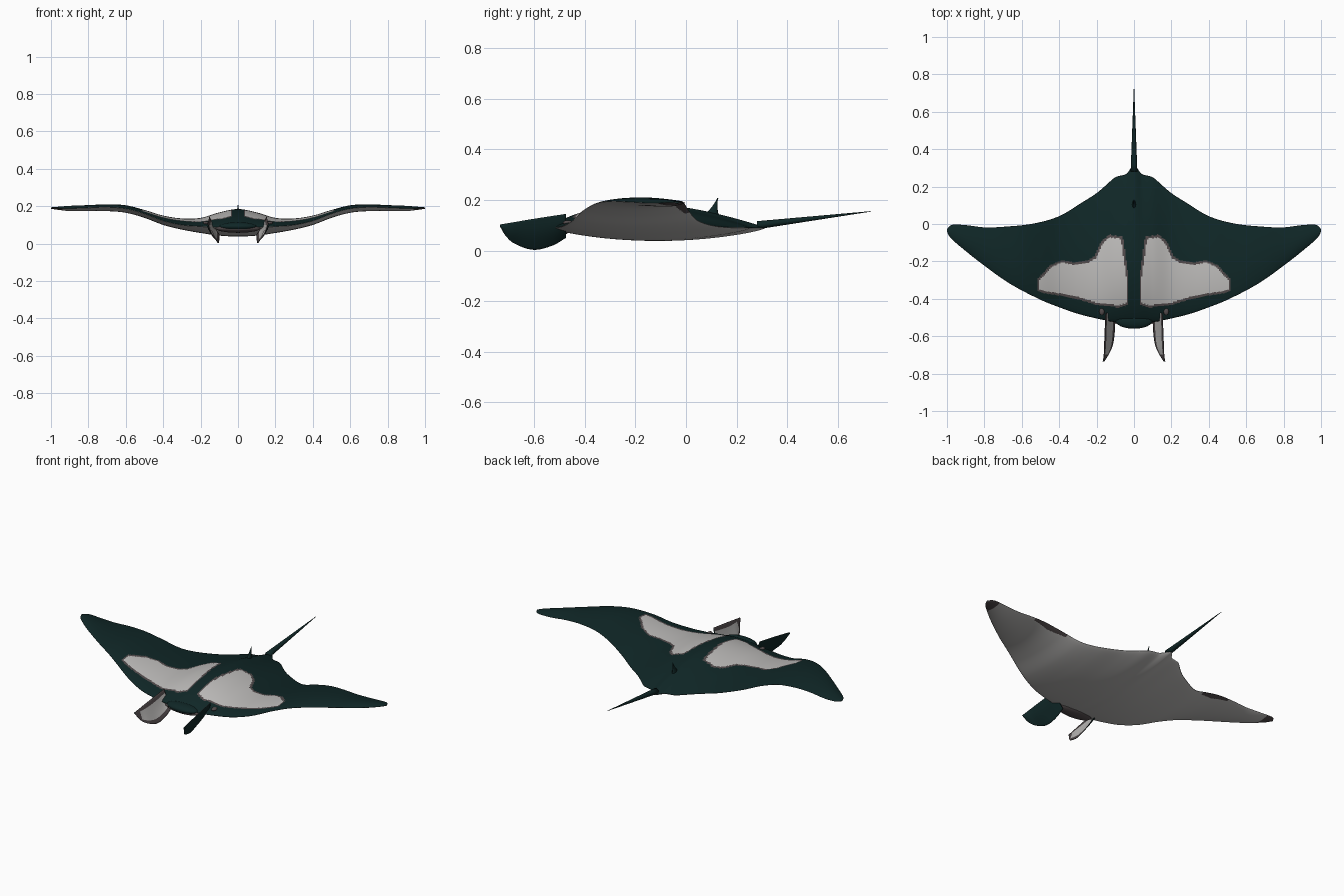
import bpy, bmesh, math
from mathutils import Vector

if "Cube" in bpy.data.objects:
    bpy.data.objects.remove(bpy.data.objects["Cube"])


def material(name, rgb):
    m = bpy.data.materials.new(name)
    m.diffuse_color = (*rgb, 1)
    m.use_nodes = True
    m.node_tree.nodes["Principled BSDF"].inputs["Base Color"].default_value = m.diffuse_color
    return m


MATS = [material("dark teal", (0.005, 0.020, 0.020)),
        material("pale grey", (0.52, 0.51, 0.50)),
        material("brown grey", (0.085, 0.070, 0.072))]
TEAL, PALE, GREY = 0, 1, 2


def curve(points):
    """Smooth function through (x, value) points."""
    n = len(points)

    def slope(i):
        a, b = points[max(i - 1, 0)], points[min(i + 1, n - 1)]
        return (b[1] - a[1]) / (b[0] - a[0])

    def f(x):
        i = 0
        while i < n - 2 and x > points[i + 1][0]:
            i += 1
        (x0, y0), (x1, y1) = points[i], points[i + 1]
        h = x1 - x0
        t = min(max((x - x0) / h, 0), 1)
        return (y0 * (2*t**3 - 3*t*t + 1) + slope(i) * h * (t**3 - 2*t*t + t)
                + y1 * (3*t*t - 2*t**3) + slope(i + 1) * h * (t**3 - t*t))
    return f


def tenths(values):
    return curve([(-0.1, values[1])] + [(i / 10, v) for i, v in enumerate(values)])


def finish(name, bm):
    bmesh.ops.recalc_face_normals(bm, faces=bm.faces)
    for f in bm.faces:
        f.smooth = True
    me = bpy.data.meshes.new(name)
    bm.to_mesh(me)
    bm.free()
    for m in MATS:
        me.materials.append(m)
    ob = bpy.data.objects.new(name, me)
    bpy.context.collection.objects.link(ob)
    return ob


def loft(name, rings, colour):
    """Skin closed rings; colour(station, index, centre) gives the material."""
    bm = bmesh.new()
    vs = [[bm.verts.new(p) for p in r] for r in rings]
    n = len(rings[0])
    for j in range(len(vs) - 1):
        for i in range(n):
            k = (i + 1) % n
            f = bm.faces.new((vs[j][i], vs[j][k], vs[j + 1][k], vs[j + 1][i]))
            f.material_index = colour(j, i, f.calc_center_median())
    for end in (0, -1):
        f = bm.faces.new(vs[end])
        f.material_index = colour(0 if end == 0 else len(vs) - 2, 0, f.calc_center_median())
    return finish(name, bm)


# wing plan and height curves
lead = curve([(-.1, -.525), (0, -.535), (.1, -.525), (.2, -.505), (.3, -.48), (.4, -.445), (.5, -.405),
              (.67, -.315), (.83, -.2), (.93, -.12), (.97, -.085), (.99, -.062), (1, -.04)])
trail = curve([(-.02, .295), (0, .315), (.02, .295), (.04, .268), (.1, .25), (.15, .207), (.2, .165),
               (.27, .12), (.4, .042), (.54, .002), (.7, -.015), (.8, -.018), (.9, -.006),
               (.97, -.004), (.99, -.014), (1, -.03)])
edge = tenths([.09, .09, .092, .10, .122, .16, .187, .195, .192, .188, .19])
top = tenths([.185, .167, .138, .135, .15, .18, .205, .21, .206, .202, .194])
low = tenths([.038, .043, .057, .075, .10, .138, .165, .174, .175, .174, .186])

# pale shoulder patch outline (mirrored)
PATCH = [Vector(p) for p in (
    (.07, -.08), (.13, -.07), (.165, -.1), (.2, -.18), (.25, -.21), (.32, -.22), (.38, -.205),
    (.44, -.23), (.505, -.3), (.505, -.35), (.47, -.36), (.4, -.37), (.3, -.39), (.2, -.42),
    (.08, -.435), (.04, -.42), (.04, -.3), (.06, -.15))]


def patch_test(p):
    inside, dist = False, 9
    for a, b in zip(PATCH, PATCH[1:] + PATCH[:1]):
        if (a.y > p.y) != (b.y > p.y) and p.x < a.x + (p.y - a.y) / (b.y - a.y) * (b.x - a.x):
            inside = not inside
        d = b - a
        t = min(max((p - a).dot(d) / d.dot(d), 0), 1)
        dist = min(dist, (p - a - d * t).length)
    return inside, dist


NU, NV = 130, 110


def chord(i):
    u = i / NV
    return 0.6 * u + 0.2 * (1 - math.cos(math.pi * u))


def surface(x, t, upper):
    a = abs(x)
    y = lead(a) + (trail(a) - lead(a)) * t
    e = edge(a)
    if upper:
        z = e + (top(a) - e) * max(math.sin(math.pi * t ** 0.8), 0) ** 0.9
    else:
        z = e + (low(a) - e) * max(math.sin(math.pi * t), 0) ** 0.7
    return Vector((x, y, z))


def body_colour(j, i, c):
    a = abs(c.x)
    if i < NV:
        if a < .53 and -.46 < c.y < -.05:
            inside, dist = patch_test(Vector((a, c.y)))
            if inside:
                return PALE
            if dist < .012:
                return GREY
        return TEAL
    t = (c.y - lead(a)) / max(trail(a) - lead(a), .01)
    if a > .94 or (.48 < a < .68 and t > .9 + .5 * abs(a - .58)):
        return GREY
    return PALE


# body with wings
rings = []
for j in range(-NU, NU + 1):
    x = j / NU
    rings.append([surface(x, chord(i), True) for i in range(NV + 1)]
                 + [surface(x, chord(i), False) for i in range(NV - 1, 0, -1)])
loft("body_and_wings", rings, body_colour)

# head fins: curved blades, dark outside and pale inside
fin_top = curve([(0, .145), (.5, .125), (1, .103)])
fin_low = curve([(0, .05), (.2, .02), (.5, .003), (.8, .03), (.93, .062), (1, .094)])
fin_in = curve([(0, .10), (.4, .104), (.7, .117), (.9, .143), (1, .16)])
FU, FV = 28, 16


def fin_point(s, u, v, side):
    xt, xb = .152 + .01 * u, fin_in(u)
    x = xt + (xb - xt) * v + .010 * math.sin(math.pi * v) * (1 - u * .8)
    x += side * .005 * math.sin(math.pi * (.08 + .84 * v))
    return (s * x, -.475 - .26 * u, fin_top(u) + (fin_low(u) - fin_top(u)) * v)


def fin_colour(j, i, c):
    if i <= FV:
        return TEAL
    v = (2 * FV + 1 - i) / FV
    return PALE if .2 < v < .85 and j < FU * .85 else GREY


for s, label in ((1, "right"), (-1, "left")):
    rings = [[fin_point(s, j / FU, i / FV, 1) for i in range(FV + 1)]
             + [fin_point(s, j / FU, i / FV, -1) for i in range(FV, -1, -1)] for j in range(FU + 1)]
    loft(label + "_head_fin", rings, fin_colour)


def ellipsoid(name, centre, radii, mat):
    bm = bmesh.new()
    bmesh.ops.create_uvsphere(bm, u_segments=32, v_segments=16, radius=1)
    for v in bm.verts:
        v.co = Vector(v.co[k] * radii[k] + centre[k] for k in range(3))
    for f in bm.faces:
        f.material_index = mat
    return finish(name, bm)


# mouth, lower lip and eye spots
ellipsoid("mouth", (0, -.515, .092), (.1, .045, .023), TEAL)
ellipsoid("lower_lip", (0, -.505, .082), (.12, .045, .024), GREY)
for s, label in ((1, "right"), (-1, "left")):
    ellipsoid(label + "_eye", (s * .172, -.467, surface(.172, .06, True).z), (.014, .02, .009), GREY)

# tail whip
rings = []
for k in range(13):
    t = k / 12
    r = .017 * (1 - t) + .001
    rings.append([(r * math.cos(a), .28 + .452 * t, .10 + .055 * t + .9 * r * math.sin(a))
                  for a in (math.tau * q / 12 for q in range(12))])
loft("tail", rings, lambda j, i, c: TEAL)

# small dorsal spike leaning back
rings = []
for k in range(9):
    t = k / 8
    half, w = .036 * (1 - t) ** 1.6 + .002, .012 * (1 - t) + .001
    rings.append([(w * math.cos(a), .096 + .03 * t + half * math.sin(a), .125 + .083 * t)
                  for a in (math.tau * q / 12 for q in range(12))])
loft("dorsal_fin", rings, lambda j, i, c: TEAL)
